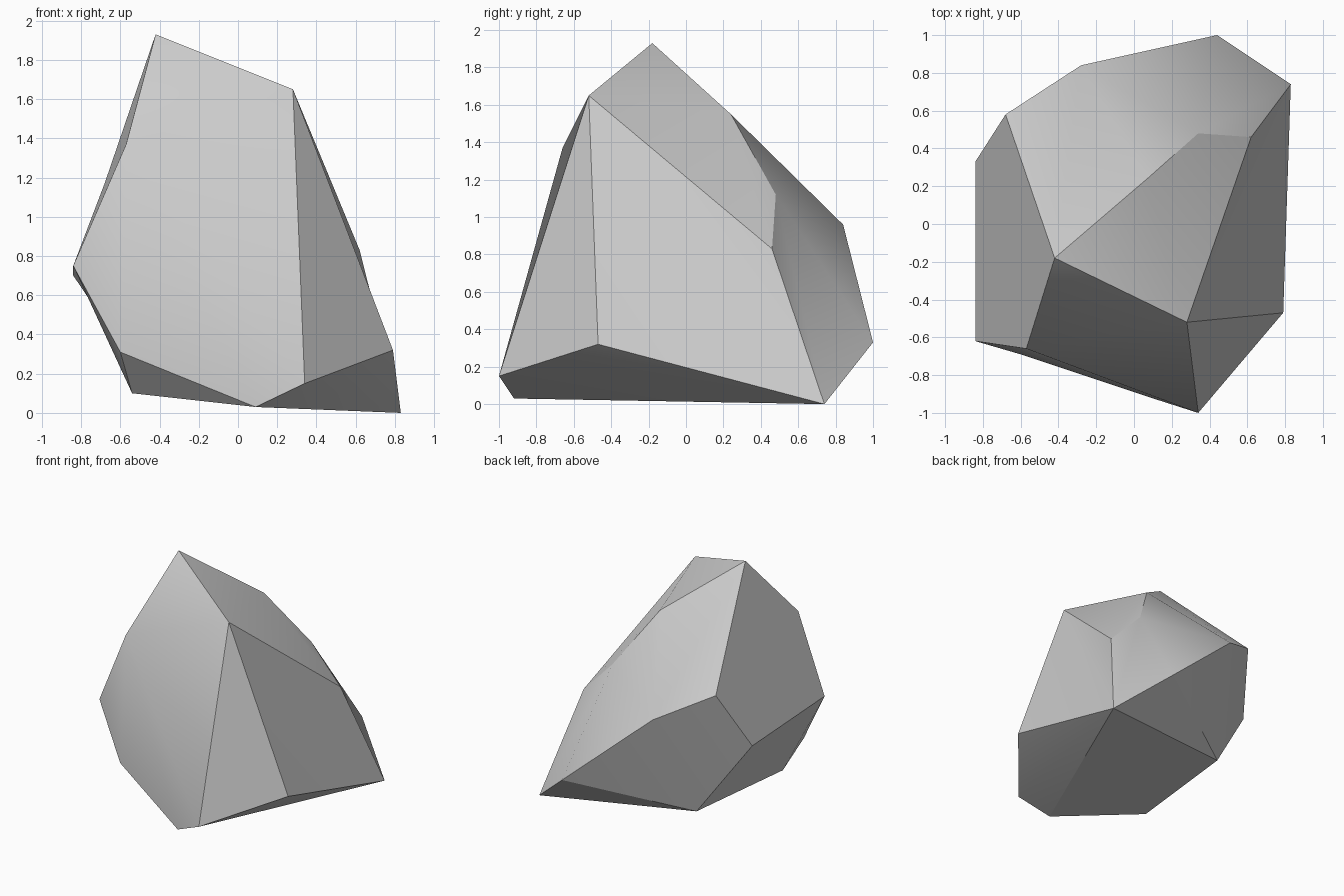
import bpy, bmesh, math

if "Cube" in bpy.data.objects:
    bpy.data.objects.remove(bpy.data.objects["Cube"])

# Corner points of the boulder
pts = {
    'A': (-.42, -.18, 1.93), 'B': (.28, -.52, 1.65),              # summit ridge
    'C': (.34, -1.0, .15), 'D': (.79, -.47, .32),                 # front right
    'E': (.83, .74, 0), 'F': (.44, 1.0, .33),                     # back right foot
    'G': (-.28, .84, .96), 'H': (-.68, .58, 1.17),                # back shoulder
    'I': (-.84, .33, .70), 'J': (-.84, -.62, .75), 'K': (-.57, -.66, 1.37),  # left
    'L': (.62, .46, .83), 'M': (.34, .48, 1.12), 'T': (.07, .24, 1.55),      # notch, slope
    'N': (.09, -.92, .03), 'P': (-.60, -.69, .31),                # underside rim
    'Q': (-.54, -.50, .10), 'R': (-.44, .49, .11),
}
# Facets, grouped by side
facets = ("ABK KBC KCN KNP KPJ "            # front
          "AKJIH JIRQ JQP "                 # left
          "BCD BDE BEL CDE CEN "            # right
          "EFR FGR GHIR "                   # back
          "ABT BLT LMT TMG ATG AGH MFG "    # top slope
          "MLE MEF "                        # notch
          "ENQ EQR PNQ").split()            # underside

bm = bmesh.new()
v = {k: bm.verts.new(p) for k, p in pts.items()}
for f in facets:
    bm.faces.new([v[c] for c in f])
bmesh.ops.recalc_face_normals(bm, faces=bm.faces)
mesh = bpy.data.meshes.new("boulder")
bm.to_mesh(mesh)
bm.free()

rock = bpy.data.objects.new("boulder", mesh)
bpy.context.collection.objects.link(rock)
stone = bpy.data.materials.new("grey stone")
stone.diffuse_color = (.6, .6, .6, 1)
stone.use_nodes = True
stone.node_tree.nodes["Principled BSDF"].inputs["Base Color"].default_value = stone.diffuse_color
mesh.materials.append(stone)

# Soft shading with crisp ridges
bpy.context.view_layer.objects.active = rock
rock.select_set(True)
bpy.ops.object.shade_smooth_by_angle(angle=math.radians(30))
